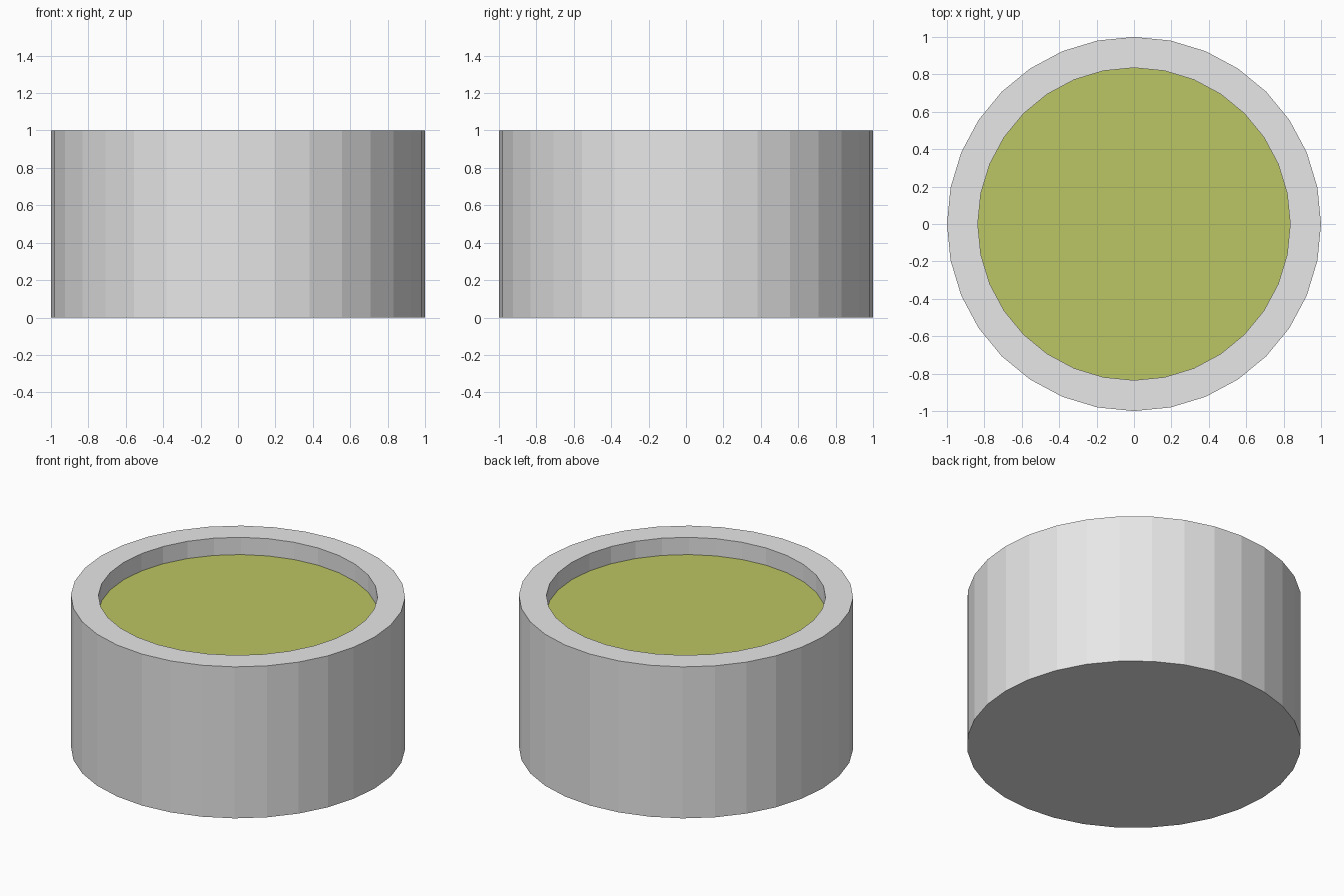
import bpy, bmesh, math

if "Cube" in bpy.data.objects:
    bpy.data.objects.remove(bpy.data.objects["Cube"])

SIDES = 32
R_OUT, R_IN, HEIGHT, FILL_Z = 1.0, 0.835, 1.0, 0.886


def material(name, rgb):
    m = bpy.data.materials.new(name)
    m.diffuse_color = (*rgb, 1)
    m.use_nodes = True
    m.node_tree.nodes["Principled BSDF"].inputs["Base Color"].default_value = m.diffuse_color
    return m


def ring(bm, r, z):
    step = 2 * math.pi / SIDES
    return [bm.verts.new((r * math.cos(i * step), r * math.sin(i * step), z))
            for i in range(SIDES)]


def turned(name, profile, mat, cap_start=False, cap_end=False):
    """Revolve (radius, z) points, listed bottom to top to inside."""
    bm = bmesh.new()
    rings = [ring(bm, r, z) for r, z in profile]
    for a, b in zip(rings, rings[1:]):
        for i in range(SIDES):
            j = (i + 1) % SIDES
            bm.faces.new((a[i], a[j], b[j], b[i]))
    if cap_start:
        bm.faces.new(rings[0][::-1])
    if cap_end:
        bm.faces.new(rings[-1])
    mesh = bpy.data.meshes.new(name)
    bm.to_mesh(mesh)
    bm.free()
    mesh.materials.append(mat)
    obj = bpy.data.objects.new(name, mesh)
    bpy.context.collection.objects.link(obj)
    return obj


grey = material("light grey", (0.8, 0.8, 0.8))
olive = material("olive green", (0.5, 0.56, 0.125))

# Round tub: closed base, outer wall, flat rim, inner wall
turned("tub", [(R_OUT, 0), (R_OUT, HEIGHT), (R_IN, HEIGHT), (R_IN, FILL_Z)],
       grey, cap_start=True)
# Flat contents just below the rim
turned("contents", [(R_IN, FILL_Z)], olive, cap_end=True)
